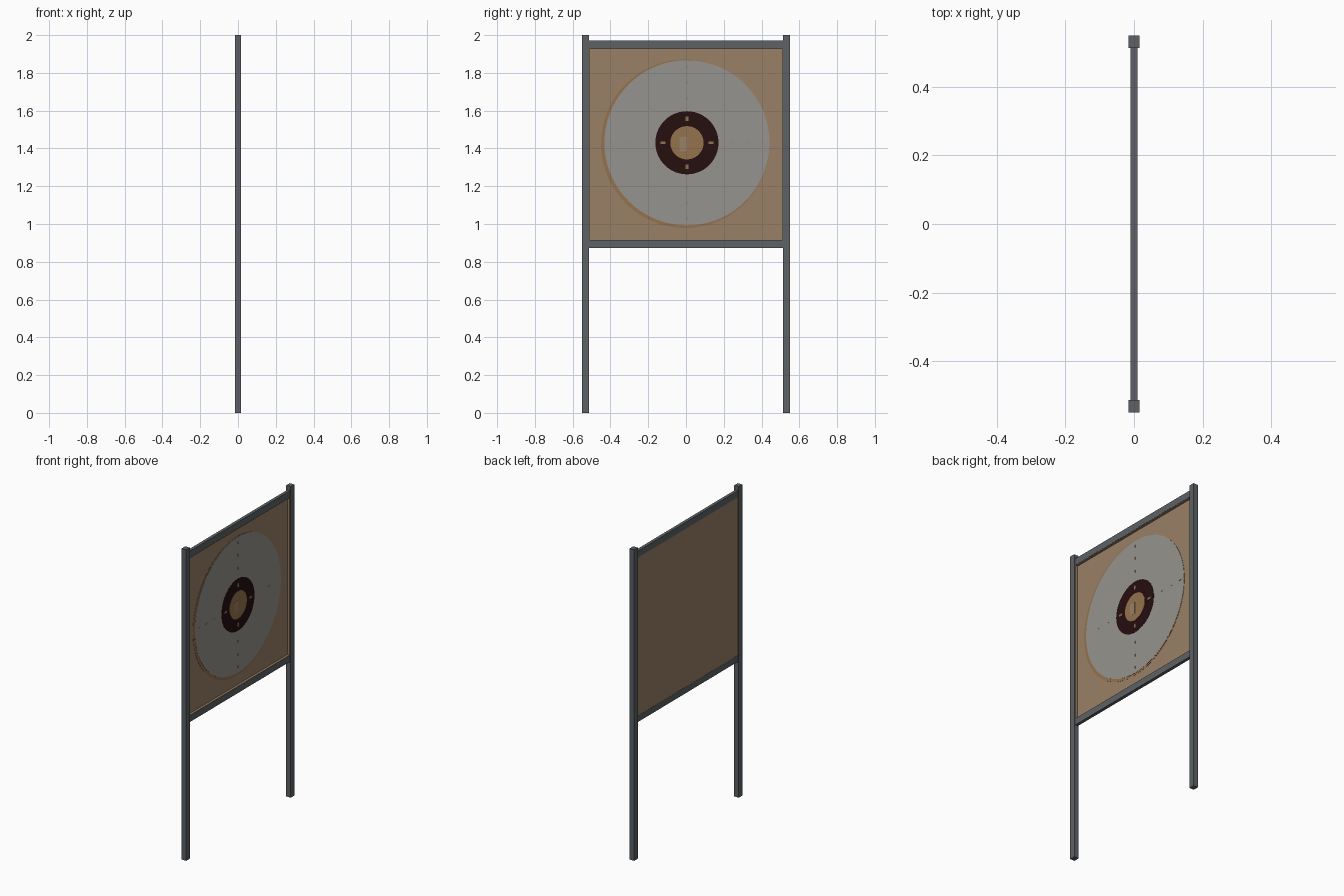
import bpy, bmesh, math
from mathutils import Matrix

if "Cube" in bpy.data.objects:
    bpy.data.objects.remove(bpy.data.objects["Cube"])


def material(name, rgb):
    m = bpy.data.materials.new(name)
    lin = [((c / 255 + 0.055) / 1.055) ** 2.4 if c > 10 else c / 255 / 12.92 for c in rgb]
    m.diffuse_color = (*lin, 1)
    m.use_nodes = True
    m.node_tree.nodes["Principled BSDF"].inputs["Base Color"].default_value = m.diffuse_color
    return m


STEEL = material("grey steel", (93, 98, 102))
BOARD = material("brown board", (152, 128, 102))
PAPER = material("pale grey", (150, 148, 142))
OCHRE = material("ochre", (148, 114, 76))
DARK = material("dark maroon", (38, 14, 16))


def finish(name, bm, mat):
    me = bpy.data.meshes.new(name)
    bm.to_mesh(me)
    bm.free()
    me.materials.append(mat)
    ob = bpy.data.objects.new(name, me)
    bpy.context.collection.objects.link(ob)
    return ob


def box(name, lo, hi, mat):
    bm = bmesh.new()
    size = [h - l for l, h in zip(lo, hi)]
    mid = [(h + l) / 2 for l, h in zip(lo, hi)]
    bmesh.ops.create_cube(bm, size=1, matrix=Matrix.Translation(mid) @ Matrix.Diagonal((*size, 1)))
    return finish(name, bm, mat)


def disc(name, y, z, radius, x0, x1, mat):
    bm = bmesh.new()
    place = Matrix.Translation(((x0 + x1) / 2, y, z)) @ Matrix.Rotation(math.pi / 2, 4, 'Y')
    bmesh.ops.create_cone(bm, cap_ends=True, segments=96, radius1=radius, radius2=radius,
                          depth=x1 - x0, matrix=place)
    return finish(name, bm, mat)


IN, OUT = 0.513, 0.55          # post inner and outer edges
Z0, Z1 = 0.913, 1.93           # board bottom and top
FACE = -0.006                  # front of the recessed board

# Posts and rails
for side, s in (("left", -1), ("right", 1)):
    ys = sorted((s * IN, s * OUT))
    box(side + "_post", (-0.016, ys[0], 0), (0.016, ys[1], 2), STEEL)
box("lower_rail", (-0.01, -IN, 0.873), (0.01, IN, Z0), STEEL)
box("upper_rail", (-0.01, -IN, Z1), (0.01, IN, 1.972), STEEL)

# Recessed board with a thin lining round its edge
box("board", (-0.009, -IN, Z0), (FACE, IN, Z1), BOARD)
t = 0.003
for s in (-1, 1):
    ys = sorted((s * IN, s * (IN - t)))
    box("side_lining", (FACE, ys[0], Z0), (0.009, ys[1], Z1), BOARD)
box("lower_lining", (FACE, -IN + t, Z0), (0.009, IN - t, Z0 + t), BOARD)
box("upper_lining", (FACE, -IN + t, Z1 - t), (0.009, IN - t, Z1), BOARD)

# Target rings as stacked thin plates
CY, CZ = 0.005, 1.43
rings = (("outer_ring", -0.004, 1.425, 0.446, OCHRE),
         ("pale_ring", CY, CZ, 0.437, PAPER),
         ("dark_ring", CY, CZ, 0.167, DARK),
         ("bullseye", CY, CZ, 0.088, OCHRE))
for i, (name, y, z, r, mat) in enumerate(rings):
    disc(name, y, z, r, FACE, FACE + 0.001 * (i + 1), mat)

# Lighter patch in the bullseye
box("bullseye_patch", (FACE, -0.035, CZ - 0.045), (FACE + 0.005, 0.005, CZ + 0.03), BOARD)

# Small dashes along the cross lines
for k in range(4):
    c, s = round(math.cos(k * math.pi / 2)), round(math.sin(k * math.pi / 2))
    for r, half, wide, depth, mat in ((0.127, 0.013, 0.007, 0.0045, OCHRE),
                                      (0.235, 0.008, 0.002, 0.003, BOARD),
                                      (0.32, 0.008, 0.002, 0.003, BOARD),
                                      (0.40, 0.008, 0.002, 0.003, BOARD)):
        y, z = CY + c * r, CZ + s * r
        hy, hz = (half, wide) if c else (wide, half)
        box("cross_dash", (FACE, y - hy, z - hz), (FACE + depth, y + hy, z + hz), mat)
